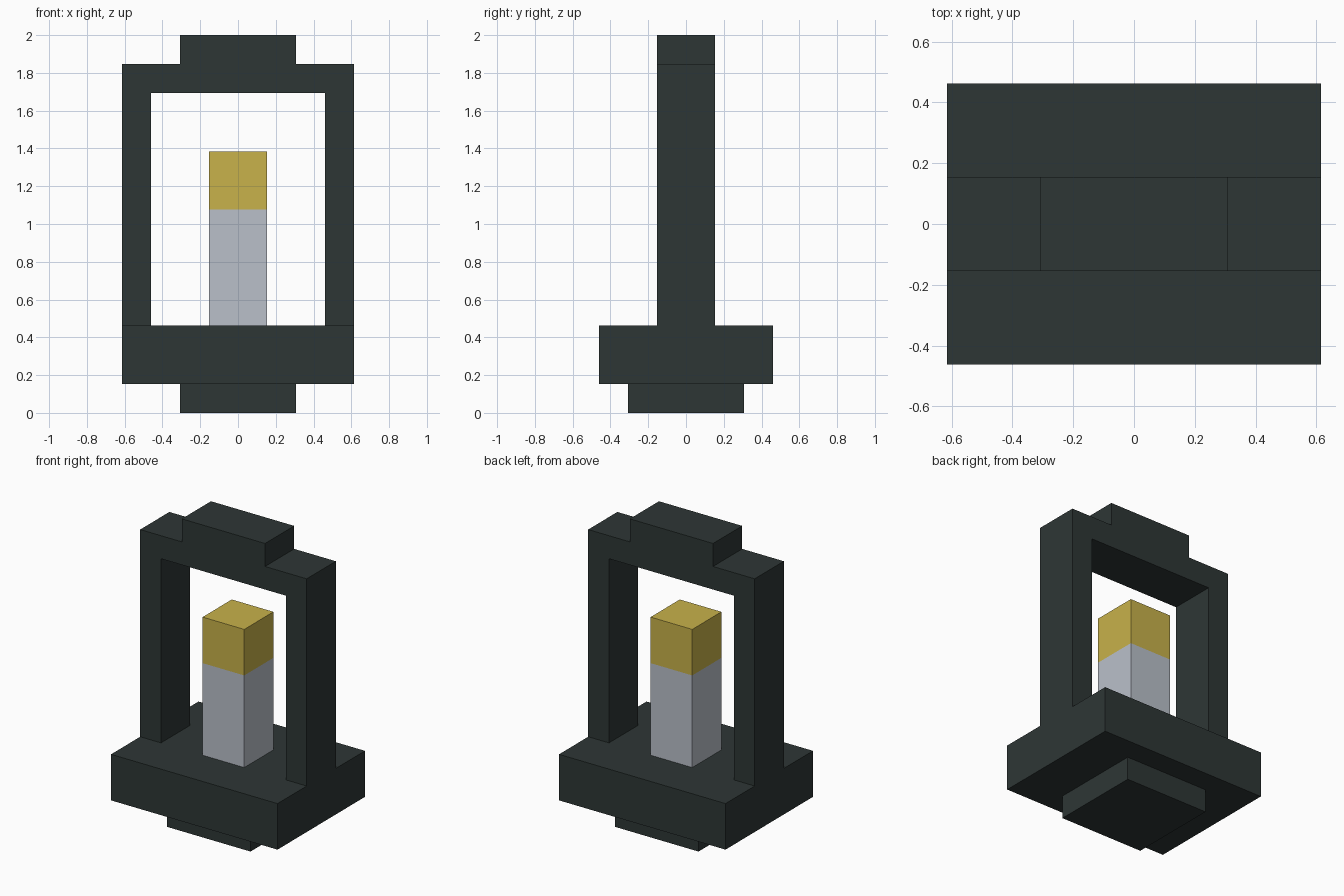
import bpy, bmesh

if "Cube" in bpy.data.objects:
    bpy.data.objects.remove(bpy.data.objects["Cube"])

U = 2 / 13  # the model sits on a regular grid, 13 units tall


def material(name, rgb):
    m = bpy.data.materials.new(name)
    m.diffuse_color = (*rgb, 1)
    m.use_nodes = True
    m.node_tree.nodes["Principled BSDF"].inputs["Base Color"].default_value = m.diffuse_color
    return m


dark = material("dark iron", (0.027, 0.037, 0.036))
wax = material("pale grey", (0.491, 0.527, 0.591))
gold = material("gold", (0.578, 0.445, 0.069))


def extrude_profile(name, points, depth, mats):
    """Closed x-z outline, in grid units, extruded symmetrically along y."""
    bm = bmesh.new()
    face = bm.faces.new([bm.verts.new((x * U, -depth * U, z * U)) for x, z in points])
    ext = bmesh.ops.extrude_face_region(bm, geom=[face])
    new = [v for v in ext["geom"] if isinstance(v, bmesh.types.BMVert)]
    bmesh.ops.translate(bm, verts=new, vec=(0, 2 * depth * U, 0))
    bmesh.ops.recalc_face_normals(bm, faces=bm.faces)
    mesh = bpy.data.meshes.new(name)
    bm.to_mesh(mesh)
    bm.free()
    for m in mats:
        mesh.materials.append(m)
    ob = bpy.data.objects.new(name, mesh)
    bpy.context.collection.objects.link(ob)
    return ob


def box(name, half_x, half_y, z0, z1, mats):
    outline = [(-half_x, z0), (half_x, z0), (half_x, z1), (-half_x, z1)]
    return extrude_profile(name, outline, half_y, mats)


# Foot and base slab
box("foot", 2, 2, 0, 1, [dark])
box("base", 4, 3, 1, 3, [dark])

# Arched frame: two posts, top beam and raised cap in one mirrored outline
half = [(2, 13), (2, 12), (4, 12), (4, 3), (3, 3), (3, 11)]
extrude_profile("frame", half + [(-x, z) for x, z in reversed(half)], 1, [dark])

# Candle: cut at the colour boundary, upper faces gold
candle = box("candle", 1, 1, 3, 9, [wax, gold])
bm = bmesh.new()
bm.from_mesh(candle.data)
bmesh.ops.bisect_plane(bm, geom=bm.verts[:] + bm.edges[:] + bm.faces[:],
                       plane_co=(0, 0, 7 * U), plane_no=(0, 0, 1))
for f in bm.faces:
    f.material_index = int(f.calc_center_median().z > 7 * U)
bm.to_mesh(candle.data)
bm.free()
